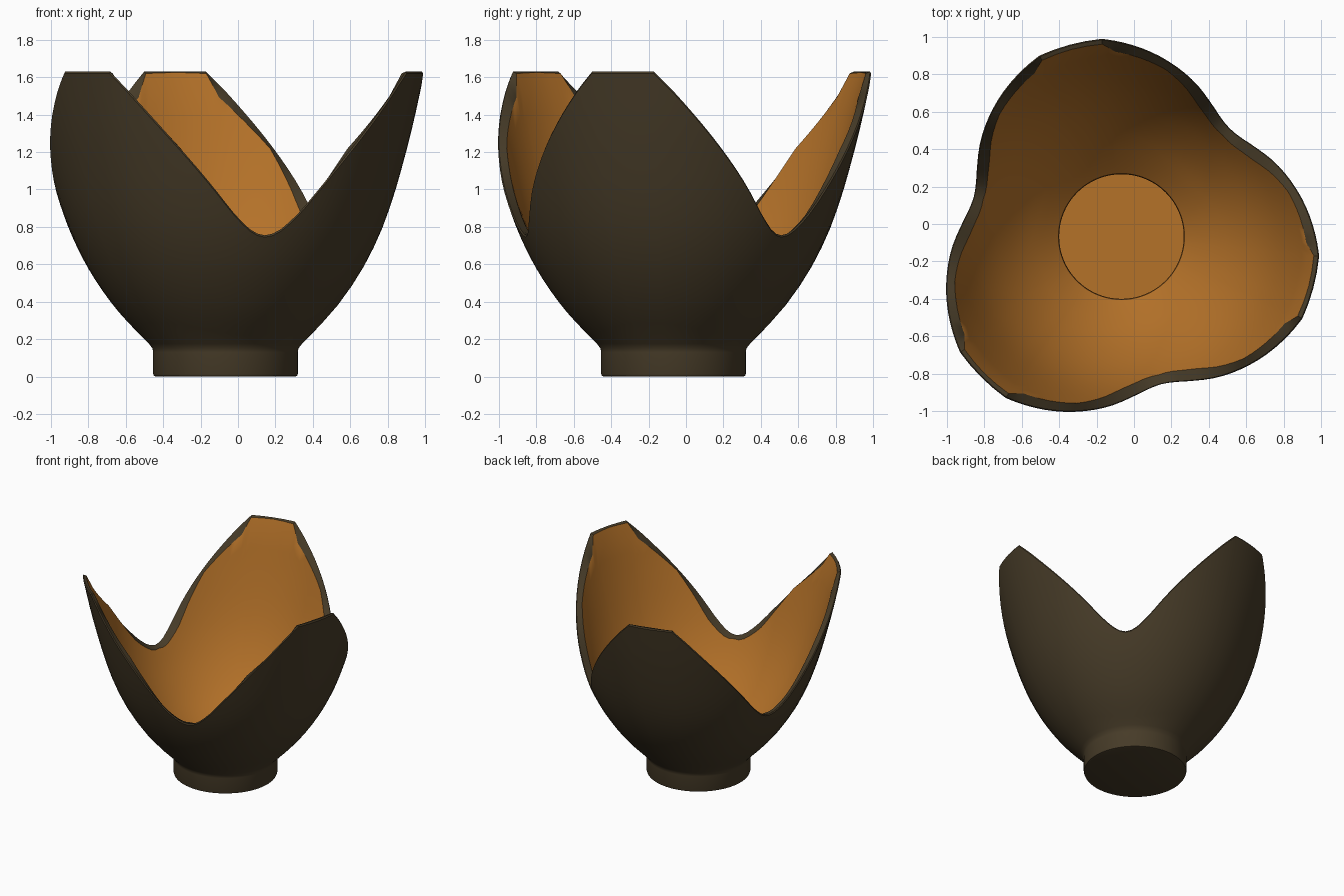
import bpy, bmesh, math
from mathutils import Vector

cube = bpy.data.objects.get("Cube")
if cube:
    bpy.data.objects.remove(cube, do_unlink=True)

AXIS = (-0.067, -0.067)          # centre of the round foot
PETALS = (105, 225, 345)         # petal directions in degrees
TOP = 1.63
# Wall radius at z = 0.15, 0.35, 0.55 ...
RADII = (0.385, 0.575, 0.717, 0.82, 0.894, 0.952, 1.003, 1.047, 1.09)
# Rim height, and drop of the inner lip, by angle from the petal's middle
RIM = ((0, TOP), (9.3, TOP), (14.5, 1.535), (25.4, 1.32), (37, 1.09),
       (46, 0.91), (49.5, 0.847), (53.8, 0.79), (57, 0.764), (60, 0.755))
LIP_DROP = ((0, 0.004), (9.3, 0.01), (13, 0.07), (30, 0.01), (44, 0.07), (60, 0.01))
THICK = ((0, 0.05), (1.48, 0.045), (TOP, 0.026))


def make_material(name, color):
    m = bpy.data.materials.new(name)
    m.use_nodes = True
    m.diffuse_color = (*color, 1)
    bsdf = m.node_tree.nodes["Principled BSDF"]
    bsdf.inputs["Base Color"].default_value = (*color, 1)
    bsdf.inputs["Roughness"].default_value = 0.6
    return m


def lerp_table(table, x):
    for (x0, y0), (x1, y1) in zip(table, table[1:]):
        if x <= x1:
            return y0 + (y1 - y0) * (x - x0) / (x1 - x0)
    return table[-1][1]


def wall_radius(z):
    """Smooth curve through the wall radii."""
    t = max(0.0, (z - 0.15) / 0.2)
    i = min(int(t), len(RADII) - 2)
    f = t - i
    b, c = RADII[i], RADII[i + 1]
    a = RADII[i - 1] if i else 2 * b - c
    d = RADII[i + 2] if i + 2 < len(RADII) else 2 * c - b
    return 0.5 * (2 * b + (c - a) * f + (2 * a - 5 * b + 4 * c - d) * f * f
                  + (3 * b - a - 3 * c + d) * f ** 3)


def inner_point(z):
    """Point on the inside of the wall, one thickness in from the outside."""
    slope = (wall_radius(z + 0.02) - wall_radius(z - 0.02)) / 0.04
    if z < 0.19:
        slope = 0.95
    n = Vector((1, -slope)).normalized() * lerp_table(THICK, z)
    return wall_radius(z) - n.x, z - n.y


ROWS = 14


def column(offset):
    """Closed section from under the foot, over the rim, to the floor."""
    rim = lerp_table(RIM, offset)
    pts = [(0.372, 0), (0.383, 0.004), (0.387, 0.015), (0.387, 0.13), (0.39, 0.15)]
    z0, z1 = 0.175, rim - 0.01
    for i in range(ROWS):
        z = z0 + (z1 - z0) * i / (ROWS - 1)
        pts.append((wall_radius(z), z))
    pts.append((wall_radius(rim) - 0.008, rim))
    lip = rim - lerp_table(LIP_DROP, offset)
    _, raised = inner_point(lip)
    top = lip - (raised - lip)
    inside = len(pts)
    for i in range(ROWS):
        pts.append(inner_point(top + (z0 - top) * i / (ROWS - 1)))
    pts += [(0.337, 0.175), (0.333, 0.15), (0.333, 0.05)]
    return pts, inside


# Column angles, closer together at the petal corners
half = [0, 4.6, 9.3, 11, 13, 15] + [15 + 3 * i for i in range(1, 16)]
offsets = [-o for o in reversed(half[1:])] + half[:-1]

bm = bmesh.new()
columns = []
for petal in PETALS:
    for o in offsets:
        pts, inside = column(abs(o))
        a = math.radians(petal + o)
        columns.append([bm.verts.new((AXIS[0] + r * math.cos(a),
                                      AXIS[1] + r * math.sin(a), z)) for r, z in pts])

# Skin between neighbouring columns; the lining takes the second colour
for c0, c1 in zip(columns, columns[1:] + columns[:1]):
    for j in range(len(c0) - 1):
        f = bm.faces.new((c0[j], c1[j], c1[j + 1], c0[j + 1]))
        f.material_index = 1 if j >= inside else 0
# Underside of the foot and floor of the bowl
bm.faces.new([c[0] for c in reversed(columns)])
bm.faces.new([c[-1] for c in columns]).material_index = 1
bmesh.ops.recalc_face_normals(bm, faces=bm.faces)

mesh = bpy.data.meshes.new("petal_bowl")
bm.to_mesh(mesh)
bm.free()
mesh.materials.append(make_material("dark brown shell", (0.062, 0.044, 0.021)))
mesh.materials.append(make_material("amber lining", (0.46, 0.168, 0.022)))
bowl = bpy.data.objects.new("petal_bowl", mesh)
bpy.context.collection.objects.link(bowl)

bpy.ops.object.select_all(action='DESELECT')
bowl.select_set(True)
bpy.context.view_layer.objects.active = bowl
bpy.ops.object.shade_smooth_by_angle(angle=math.radians(35))
